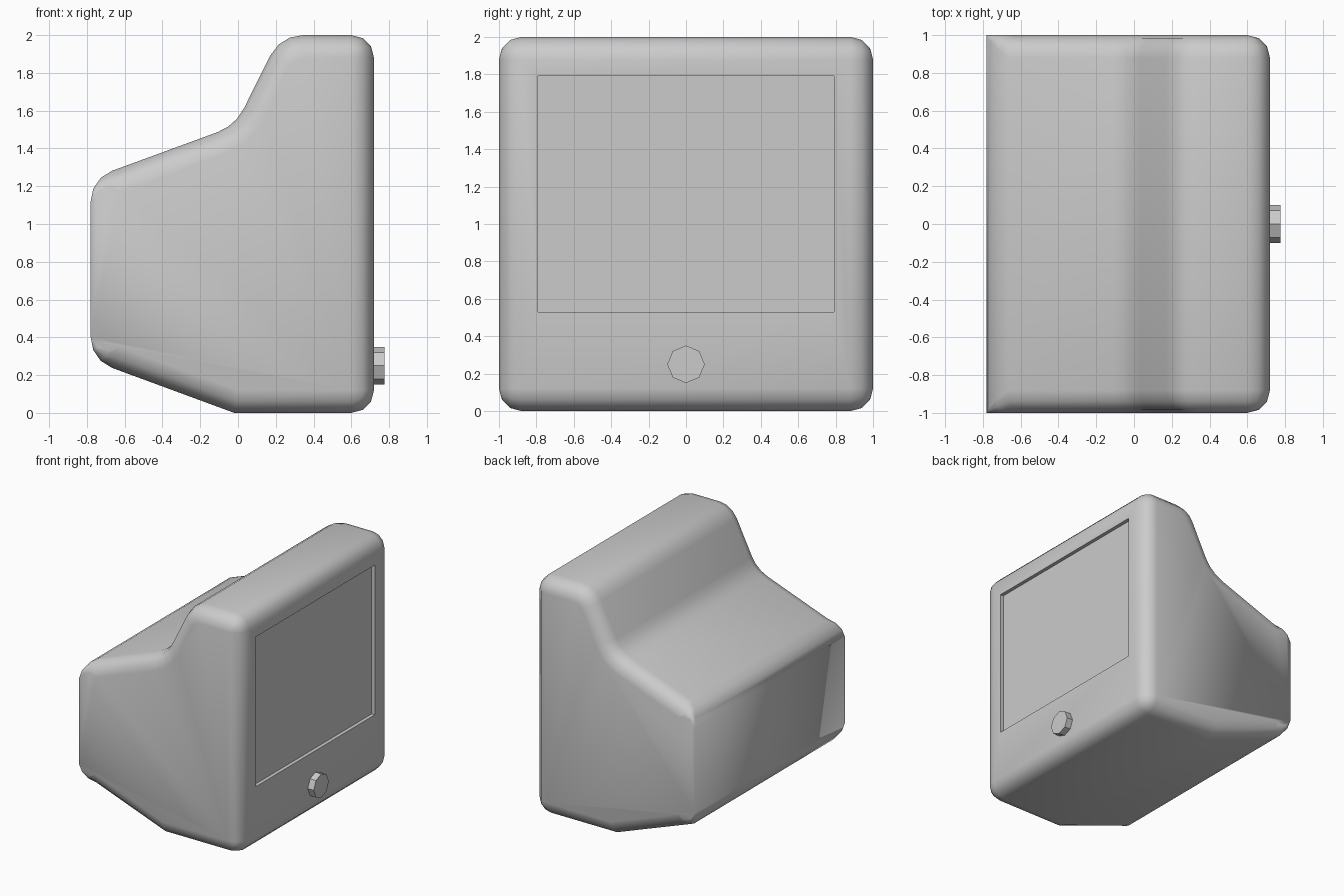
import bpy, bmesh, math
from mathutils import Vector, Matrix

if "Cube" in bpy.data.objects:
    bpy.data.objects.remove(bpy.data.objects["Cube"])

R = 0.12      # edge rounding
SEG = 3

# side outline corners, clockwise: (x, z, tangent length of the rounding, is back corner)
corners = [(-0.78, 1.24, 0.12, True), (-0.014, 1.521, 0.10, False),
           (0.225, 2.0, 0.12, False), (0.72, 2.0, R, False),
           (0.72, 0.0, R, False), (-0.02, 0.0, 0.0, False),
           (-0.78, 0.28, 0.12, True)]


def outline():
    """Rounded outline as (point, inward offset direction, rounding factor)."""
    out = []
    for i, (x, z, t, back) in enumerate(corners):
        p = Vector((x, z))
        a = (Vector(corners[i - 1][:2]) - p).normalized()
        b = (Vector(corners[(i + 1) % len(corners)][:2]) - p).normalized()
        n1 = Vector((-a.y, a.x))          # inward normals of both edges
        n2 = Vector((b.y, -b.x))
        if t == 0:
            out.append((p, (n1 + n2) / (1 + n1.dot(n2)), 1.0))
            continue
        turn = n1.angle_signed(n2)
        r = t / math.tan(abs(turn) / 2)
        convex = 1 if (a + b).dot(n1) > 0 else -1
        centre = p + a * t + n1 * r * convex
        ks = [1.0] * (SEG + 1)
        if back:                          # rounding fades out at the back face
            ks = [0, 0.25, 0.6, 1] if i == 0 else [1, 0.6, 0.25, 0]
        for s in range(SEG + 1):
            f = s / SEG
            w = abs(turn)
            n = (n1 * math.sin((1 - f) * w) + n2 * math.sin(f * w)) / math.sin(w)
            out.append((centre - n * r * convex, n, ks[s]))
    return out


def finish(name, bm, smooth):
    bmesh.ops.recalc_face_normals(bm, faces=bm.faces)
    me = bpy.data.meshes.new(name)
    bm.to_mesh(me)
    bm.free()
    ob = bpy.data.objects.new(name, me)
    bpy.context.collection.objects.link(ob)
    if smooth:
        bpy.ops.object.select_all(action='DESELECT')
        ob.select_set(True)
        bpy.context.view_layer.objects.active = ob
        bpy.ops.object.shade_smooth_by_angle(angle=math.radians(35))
    return ob


# monitor case: outline swept across y with rounded sides
bm = bmesh.new()
pts = outline()
steps = [(-1, s) for s in range(SEG, -1, -1)] + [(1, s) for s in range(SEG + 1)]
rings = []
for side, s in steps:
    a = math.pi / 2 * s / SEG
    ring = []
    for p, n, k in pts:
        q = p + n * R * k * (1 - math.cos(a))
        y = side * (1 - R * k * (1 - math.sin(a)))
        ring.append(bm.verts.new((q.x, y, q.y)))
    rings.append(ring)
for r0, r1 in zip(rings, rings[1:]):
    for i in range(len(pts)):
        j = (i + 1) % len(pts)
        bm.faces.new((r0[i], r0[j], r1[j], r1[i]))
bm.faces.new(rings[0])
bm.faces.new(rings[-1])
bmesh.ops.remove_doubles(bm, verts=bm.verts, dist=0.001)
bmesh.ops.recalc_face_normals(bm, faces=bm.faces)

# recessed screen in the front panel
panel = max((f for f in bm.faces if f.normal.x > 0.99), key=lambda f: f.calc_area())
bmesh.ops.inset_individual(bm, faces=[panel], thickness=0.05)
for v in panel.verts:
    v.co.y = math.copysign(0.79, v.co.y)
    v.co.z = 1.79 if v.co.z > 1 else 0.53
screen = bmesh.ops.extrude_discrete_faces(bm, faces=[panel])['faces'][0]
bmesh.ops.translate(bm, verts=screen.verts, vec=(-0.03, 0, 0))
finish("monitor_case", bm, True)

# eight-sided knob
bm = bmesh.new()
bmesh.ops.create_cone(bm, cap_ends=True, segments=8, radius1=0.1, radius2=0.1, depth=0.075,
                      matrix=Matrix.Translation((0.7375, 0, 0.25)) @ Matrix.Rotation(math.pi / 2, 4, 'Y'))
finish("knob", bm, False)
